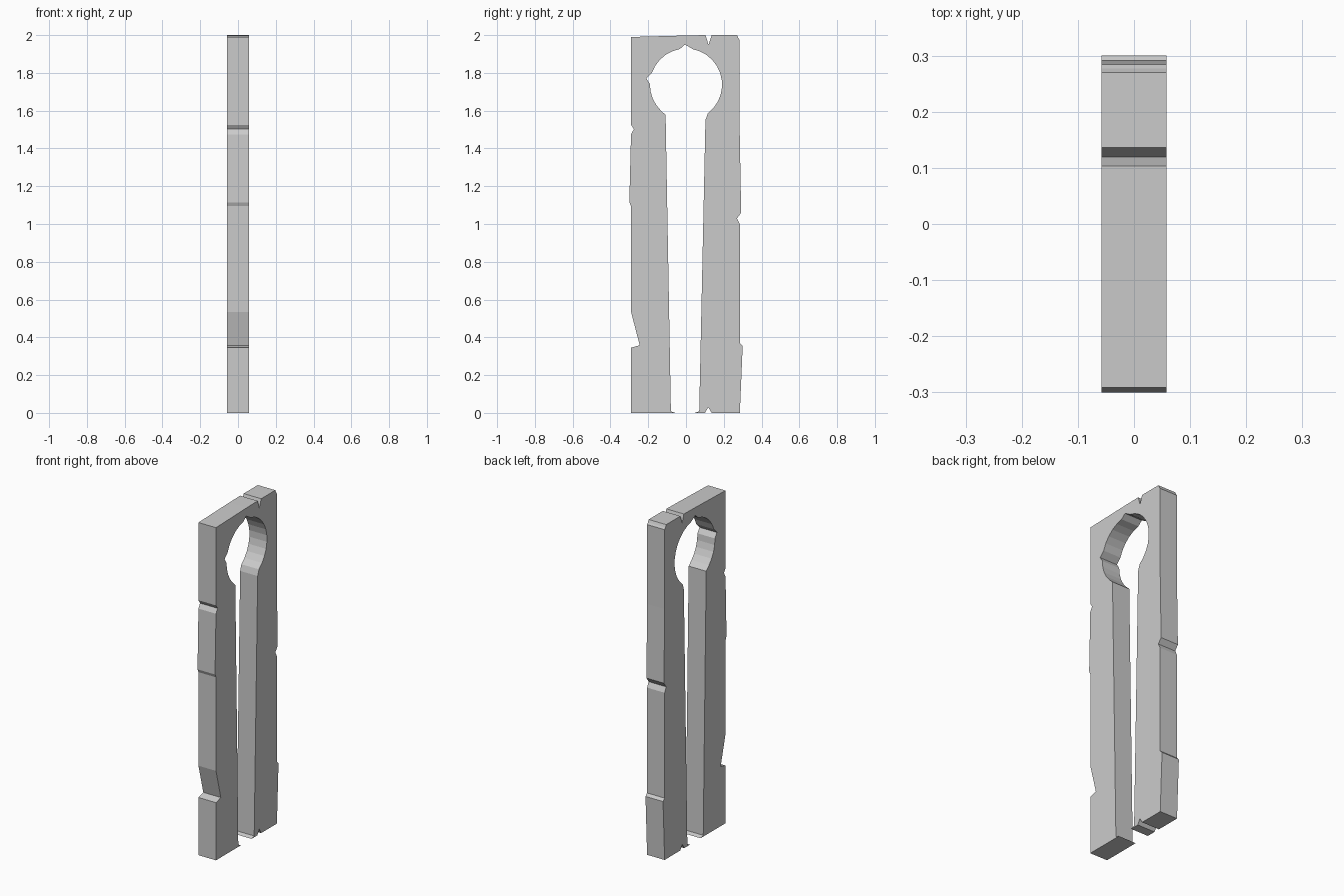
import bpy, bmesh, math

if "Cube" in bpy.data.objects:
    bpy.data.objects.remove(bpy.data.objects["Cube"])

HALF_WIDTH = 0.058
HOLE_Z, HOLE_R = 1.738, 0.191


def arc(start, end, steps):
    """Points (y, z) on the round hole, angles in degrees."""
    pts = []
    for i in range(steps + 1):
        a = math.radians(start + (end - start) * i / steps)
        pts.append((HOLE_R * math.cos(a), HOLE_Z + HOLE_R * math.sin(a)))
    return pts


# Top edge with its small V notch
top = [(-0.291, 1.99), (0.0, 1.998), (0.103, 2.0), (0.119, 1.95), (0.136, 2.0),
       (0.27, 2.0), (0.277, 1.985), (0.284, 1.975)]
# Back edge with a chipped nick and a lower step
back = [(0.284, 1.5), (0.292, 1.06), (0.27, 1.03), (0.285, 1.0),
        (0.285, 0.37), (0.3, 0.355), (0.285, 0.0)]
# Foot of the back leg with a notch
back_foot = [(0.136, 0.0), (0.118, 0.03), (0.1, 0.0), (0.045, 0.0), (0.07, 0.008)]
# Round hole with a pointed top and a nick at the front
hole = ([(0.103, 1.55)] + arc(-53, 79, 11) + [(-0.005, 1.95)] + arc(100, 161, 5)
        + [(-0.21, 1.77)] + arc(179, 225, 4) + [(-0.108, 1.577)])
# Foot of the front leg
front_foot = [(-0.08, 0.008), (-0.055, 0.0), (-0.291, 0.0)]
# Front edge with the sloped cut and the small nick
front = [(-0.291, 0.345), (-0.245, 0.358), (-0.291, 0.535), (-0.291, 1.095),
         (-0.3, 1.115), (-0.291, 1.475), (-0.276, 1.502), (-0.291, 1.525)]

profile = top + back + back_foot + hole + front_foot + front

# Extrude the side profile across the width
bm = bmesh.new()
face = bm.faces.new([bm.verts.new((-HALF_WIDTH, y, z)) for y, z in profile])
res = bmesh.ops.extrude_face_region(bm, geom=[face])
verts = [g for g in res["geom"] if isinstance(g, bmesh.types.BMVert)]
bmesh.ops.translate(bm, verts=verts, vec=(2 * HALF_WIDTH, 0, 0))
bmesh.ops.triangulate(bm, faces=[f for f in bm.faces if len(f.verts) > 4])
bmesh.ops.recalc_face_normals(bm, faces=bm.faces[:])

mesh = bpy.data.meshes.new("peg_body")
bm.to_mesh(mesh)
bm.free()
grey = bpy.data.materials.new("light grey")
grey.diffuse_color = (0.6, 0.6, 0.6, 1)
grey.use_nodes = True
grey.node_tree.nodes["Principled BSDF"].inputs["Base Color"].default_value = grey.diffuse_color
mesh.materials.append(grey)
bpy.context.collection.objects.link(bpy.data.objects.new("peg_body", mesh))
